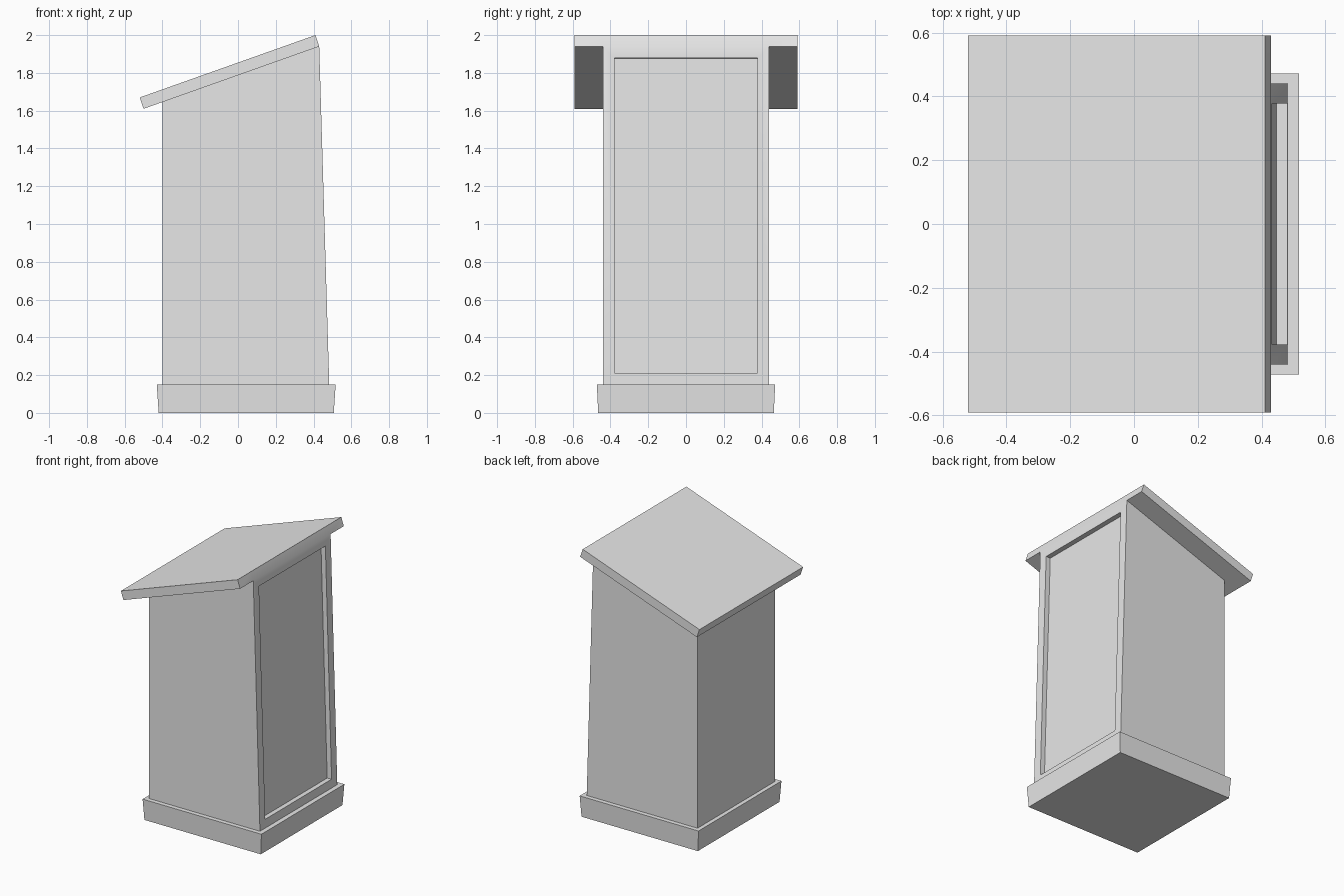
import bpy
import bmesh
from mathutils import Vector

cube = bpy.data.objects.get("Cube")
if cube:
    bpy.data.objects.remove(cube, do_unlink=True)

# Single plain grey
grey = bpy.data.materials.new("plain_grey")
grey.use_nodes = True
colour = (0.8, 0.8, 0.8, 1)
grey.diffuse_color = colour
grey.node_tree.nodes["Principled BSDF"].inputs["Base Color"].default_value = colour


def add_object(name, bm):
    bmesh.ops.recalc_face_normals(bm, faces=bm.faces)
    mesh = bpy.data.meshes.new(name)
    bm.to_mesh(mesh)
    bm.free()
    mesh.materials.append(grey)
    obj = bpy.data.objects.new(name, mesh)
    bpy.context.collection.objects.link(obj)
    bpy.ops.object.select_all(action='DESELECT')
    obj.select_set(True)
    bpy.context.view_layer.objects.active = obj
    bpy.ops.object.shade_smooth_by_angle()
    return obj


def prism(profile, half_width):
    """Sweep an x-z outline across y."""
    bm = bmesh.new()
    face = bm.faces.new([bm.verts.new((x, -half_width, z)) for x, z in profile])
    side = bmesh.ops.extrude_face_region(bm, geom=[face], use_keep_orig=True)["geom"]
    moved = [v for v in side if isinstance(v, bmesh.types.BMVert)]
    bmesh.ops.translate(bm, vec=(0, 2 * half_width, 0), verts=moved)
    bmesh.ops.recalc_face_normals(bm, faces=bm.faces)
    return bm


# Slanted desk top
BACK, BODY_HALF, BODY_FOOT = -0.40, 0.44, 0.15
bm = prism([(-0.52, 1.67), (-0.50, 1.61), (0.43, 1.94), (0.41, 2.0)], 0.59)

# Mark the body outline on the underside
for point, normal in (((BACK, 0, 0), (1, 0, 0)),
                      ((0, -BODY_HALF, 0), (0, 1, 0)),
                      ((0, BODY_HALF, 0), (0, 1, 0))):
    bmesh.ops.bisect_plane(bm, geom=bm.verts[:] + bm.edges[:] + bm.faces[:],
                           plane_co=point, plane_no=normal)
bm.normal_update()
under = next(f for f in bm.faces if f.normal.z < -0.8
             and abs(f.calc_center_median().y) < 0.1
             and f.calc_center_median().x > BACK)

# Draw the body down from the desk, with a leaning front
foot = bmesh.ops.extrude_discrete_faces(bm, faces=[under])["faces"][0]
for v in foot.verts:
    v.co.z = BODY_FOOT
    if v.co.x > 0:
        v.co.x = 0.483
bmesh.ops.delete(bm, geom=[foot], context='FACES_ONLY')
bmesh.ops.recalc_face_normals(bm, faces=bm.faces)
bm.normal_update()

# Recessed panel
panel = next(f for f in bm.faces if f.normal.x > 0.9
             and f.calc_center_median().z < 1.5)
bmesh.ops.inset_individual(bm, faces=[panel], thickness=0.088)
panel = bmesh.ops.extrude_discrete_faces(bm, faces=[panel])["faces"][0]
panel.normal_update()
bmesh.ops.translate(bm, vec=panel.normal * -0.035, verts=panel.verts[:])
add_object("desk_and_body", bm)

# Plinth, slightly wider at its top
bm = prism([(-0.42, 0), (0.507, 0), (0.517, 0.15), (-0.43, 0.15)], 0.472)
for v in bm.verts:
    if v.co.z < 0.1:
        v.co.y *= 0.985
add_object("plinth", bm)
